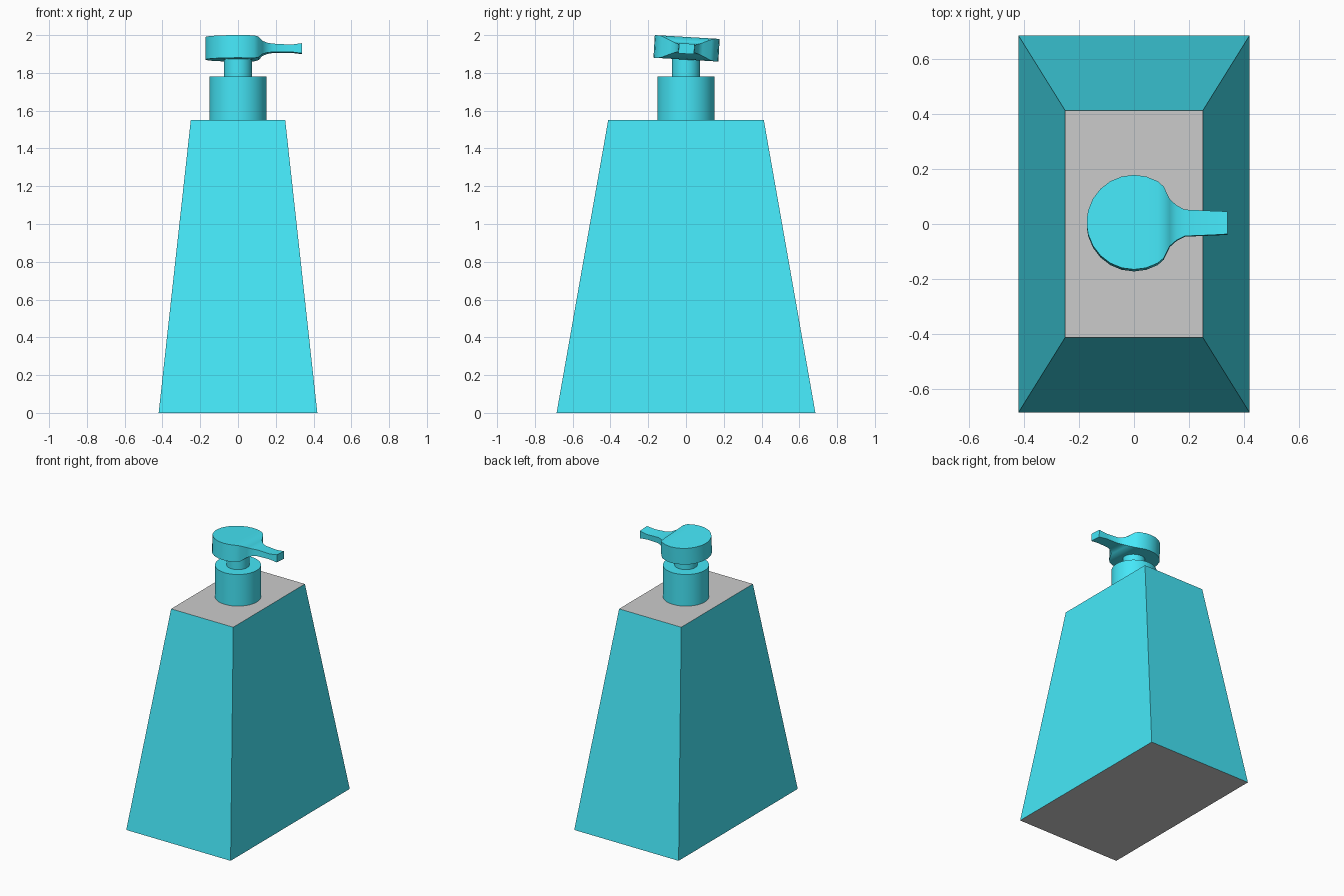
import bpy, bmesh, math

if "Cube" in bpy.data.objects:
    bpy.data.objects.remove(bpy.data.objects["Cube"])


def material(name, rgb):
    m = bpy.data.materials.new(name)
    m.diffuse_color = (*rgb, 1)
    m.use_nodes = True
    m.node_tree.nodes["Principled BSDF"].inputs["Base Color"].default_value = m.diffuse_color
    return m


teal = material("teal", (0.06, 0.80, 0.94))
grey = material("grey", (0.8, 0.8, 0.8))
dark = material("dark_grey", (0.67, 0.67, 0.67))


def finish(name, bm, mats, smooth=False):
    bmesh.ops.recalc_face_normals(bm, faces=bm.faces)
    me = bpy.data.meshes.new(name)
    bm.to_mesh(me)
    bm.free()
    ob = bpy.data.objects.new(name, me)
    bpy.context.collection.objects.link(ob)
    for m in mats:
        me.materials.append(m)
    if smooth:
        bpy.ops.object.select_all(action='DESELECT')
        ob.select_set(True)
        bpy.context.view_layer.objects.active = ob
        bpy.ops.object.shade_smooth_by_angle(angle=math.radians(35))
    return ob


def loft(bm, rings):
    loops = [[bm.verts.new(p) for p in r] for r in rings]
    for a, b in zip(loops, loops[1:]):
        for i in range(len(a)):
            j = (i + 1) % len(a)
            bm.faces.new((a[i], a[j], b[j], b[i]))
    return bm.faces.new(loops[0][::-1]), bm.faces.new(loops[-1])


# tapered bottle with grey top and base, base has a darker inset panel
bm = bmesh.new()
rect = lambda x, y, z: [(-x, -y, z), (x, -y, z), (x, y, z), (-x, y, z)]
base, top = loft(bm, [rect(0.42, 0.685, 0), rect(0.25, 0.412, 1.55)])
base.material_index = top.material_index = 1
bmesh.ops.inset_region(bm, faces=[base], thickness=0.11)
base.material_index = 2
finish("bottle", bm, [teal, grey, dark])


# collar and pump stem
def cylinder(name, r, z0, z1, n=32):
    bm = bmesh.new()
    circle = lambda z: [(r * math.cos(2 * math.pi * i / n),
                         r * math.sin(2 * math.pi * i / n), z) for i in range(n)]
    loft(bm, [circle(z0), circle(z1)])
    finish(name, bm, [teal], True)


cylinder("collar", 0.152, 1.55, 1.78)
cylinder("pump_stem", 0.075, 1.78, 1.90)

# pump head: round button lofted along x into a thin nozzle
# sections: x, half width, half height, centre height
R = 0.172
sections = [(R * math.cos(math.radians(a)), R * math.sin(math.radians(a)), 0.06, 0)
            for a in [176] + list(range(165, 59, -15))]
sections += [(0.108, 0.130, 0.055, 0), (0.130, 0.085, 0.035, 0),
             (0.155, 0.063, 0.026, 0), (0.185, 0.048, 0.022, 0),
             (0.28, 0.044, 0.019, -0.002), (0.34, 0.041, 0.027, -0.002)]
bm = bmesh.new()
loft(bm, [[(x, -w, c - h), (x, w, c - h), (x, w, c + h), (x, -w, c + h)]
          for x, w, h, c in sections])
head = finish("pump_head", bm, [teal], True)
head.location = (0, 0.003, 1.93)
head.rotation_euler = (math.radians(-3.4), 0, 0)
